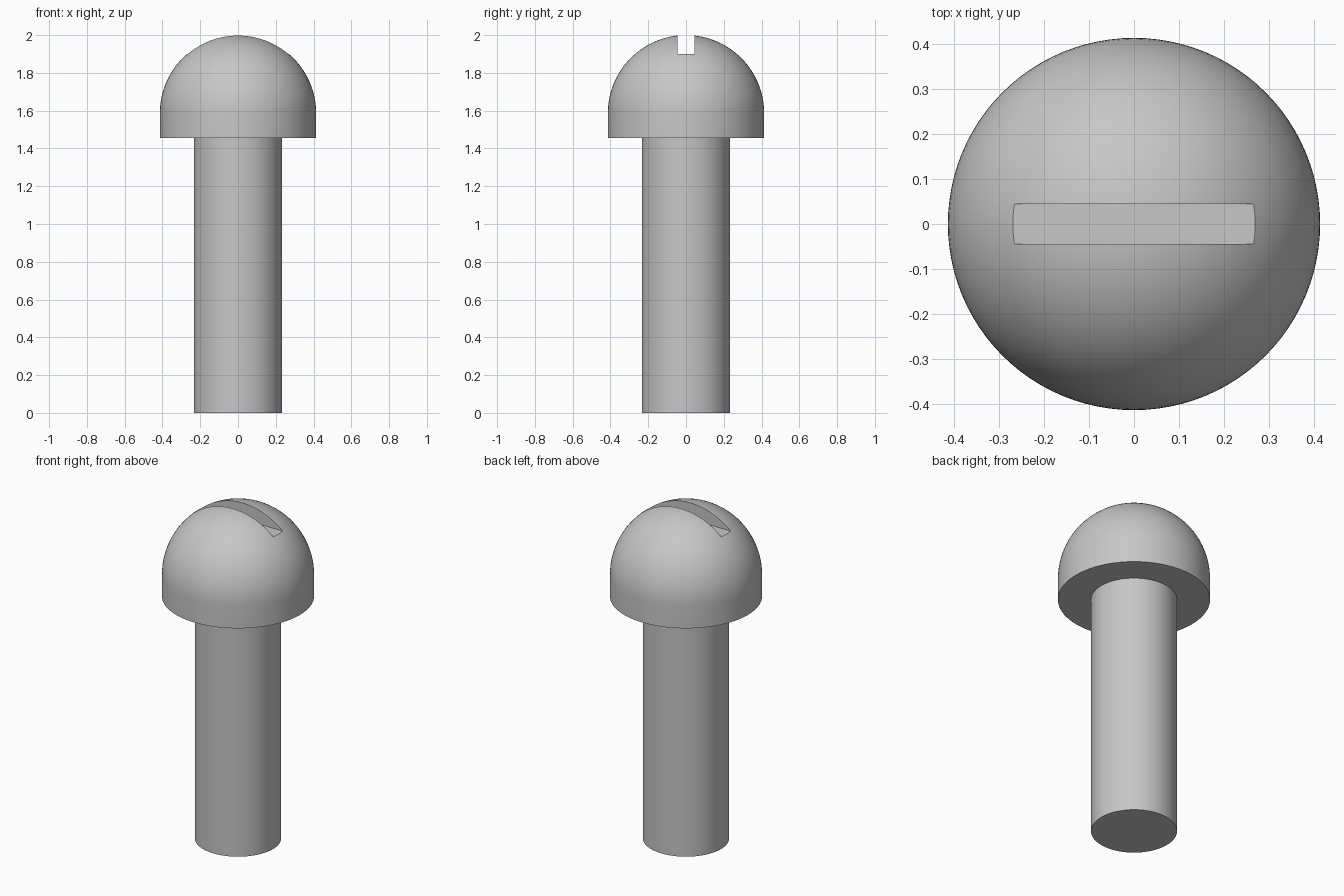
import bpy
import bmesh
from math import cos, sin, pi, radians

if "Cube" in bpy.data.objects:
    bpy.data.objects.remove(bpy.data.objects["Cube"], do_unlink=True)

HEAD_R, SHAFT_R = 0.414, 0.234
HEAD_Z, TOP_Z = 1.455, 2.0
DOME_Z = TOP_Z - HEAD_R
SLOT_W, SLOT_Z = 0.09, 1.9
SIDES, RINGS = 96, 24

steel = bpy.data.materials.new("grey steel")
steel.use_nodes = True
colour = (0.57, 0.57, 0.57, 1)
steel.diffuse_color = colour
steel.node_tree.nodes["Principled BSDF"].inputs["Base Color"].default_value = colour


def lathe(name, profile):
    """Revolve an (r, z) profile around the z axis."""
    bm = bmesh.new()
    verts = [bm.verts.new((r, 0, z)) for r, z in profile]
    edges = [bm.edges.new(pair) for pair in zip(verts, verts[1:])]
    bmesh.ops.spin(bm, geom=verts + edges, cent=(0, 0, 0), axis=(0, 0, 1),
                   angle=2 * pi, steps=SIDES, use_merge=False)
    bmesh.ops.remove_doubles(bm, verts=bm.verts[:], dist=1e-5)
    bmesh.ops.recalc_face_normals(bm, faces=bm.faces[:])
    mesh = bpy.data.meshes.new(name)
    bm.to_mesh(mesh)
    bm.free()
    mesh.materials.append(steel)
    obj = bpy.data.objects.new(name, mesh)
    bpy.context.collection.objects.link(obj)
    return obj


def activate(obj):
    bpy.ops.object.select_all(action='DESELECT')
    obj.select_set(True)
    bpy.context.view_layer.objects.active = obj


# Plain cylindrical shaft
shaft = lathe("shaft", [(0, 0), (SHAFT_R, 0), (SHAFT_R, HEAD_Z), (0, HEAD_Z)])

# Domed head with a short straight rim
arc = [i * pi / 2 / RINGS for i in range(RINGS)]
dome = [(HEAD_R * cos(a), DOME_Z + HEAD_R * sin(a)) for a in arc]
head = lathe("head", [(0, HEAD_Z), (HEAD_R, HEAD_Z)] + dome + [(0, TOP_Z)])

# Driver slot cut straight across the crown
bpy.ops.mesh.primitive_cube_add(size=1, location=(0, 0, SLOT_Z + 0.25))
cutter = bpy.context.object
cutter.name = "slot_cutter"
cutter.scale = (1.2, SLOT_W, 0.5)
cutter.hide_render = True
cutter.data.materials.append(steel)
slot = head.modifiers.new("slot", 'BOOLEAN')
slot.operation = 'DIFFERENCE'
slot.solver = 'EXACT'
slot.object = cutter
activate(head)
bpy.ops.object.modifier_apply(modifier=slot.name)
bpy.data.objects.remove(cutter, do_unlink=True)

# Smooth rounds, crisp rims
for part in (shaft, head):
    activate(part)
    bpy.ops.object.shade_smooth_by_angle(angle=radians(30))
